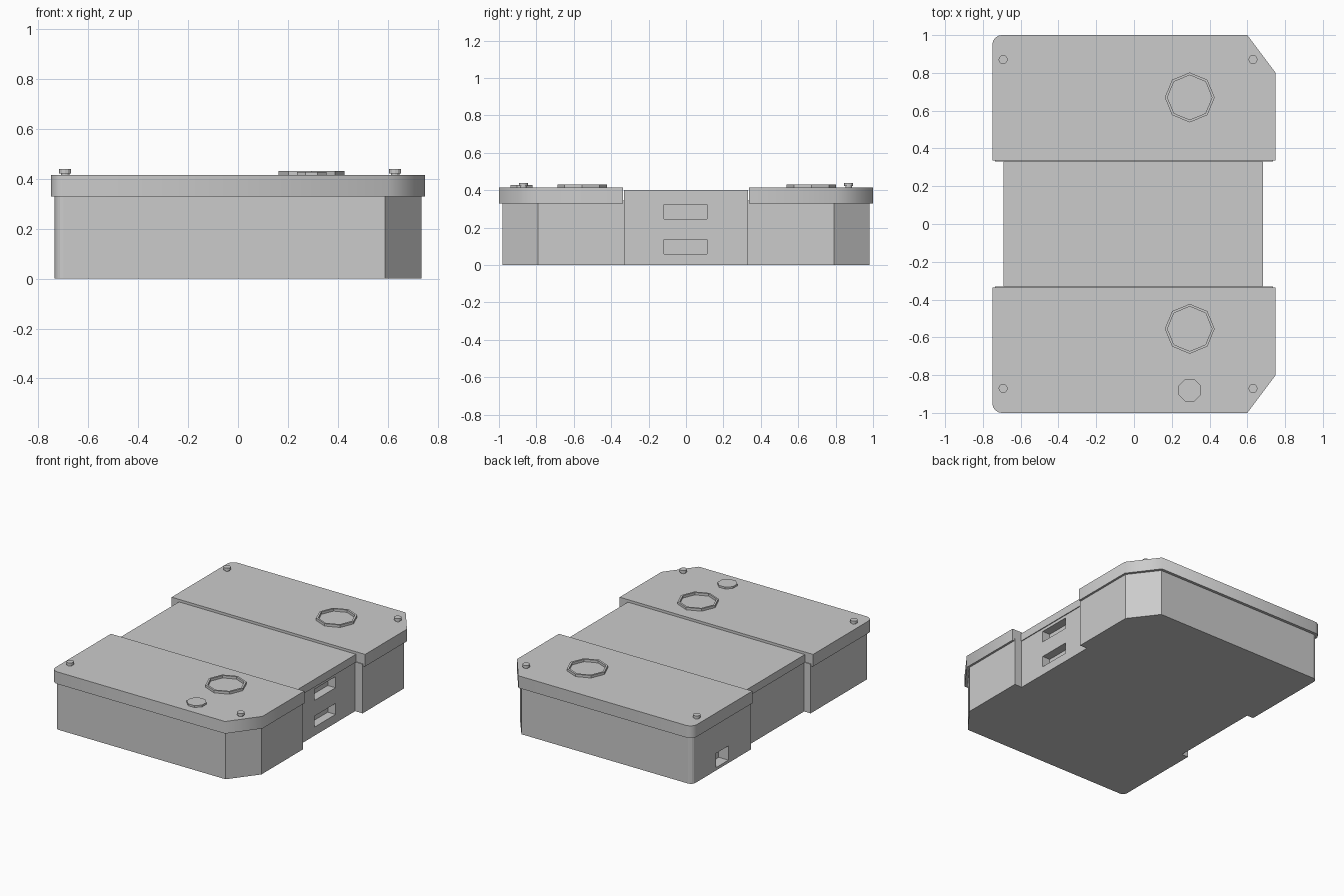
import bpy, bmesh, math

if "Cube" in bpy.data.objects:
    bpy.data.objects.remove(bpy.data.objects["Cube"])

grey = bpy.data.materials.new("plain grey")
grey.diffuse_color = (0.6, 0.6, 0.6, 1)
grey.use_nodes = True
grey.node_tree.nodes["Principled BSDF"].inputs["Base Color"].default_value = grey.diffuse_color


def finish(name, bm):
    bmesh.ops.recalc_face_normals(bm, faces=bm.faces)
    me = bpy.data.meshes.new(name)
    bm.to_mesh(me)
    bm.free()
    me.materials.append(grey)
    ob = bpy.data.objects.new(name, me)
    bpy.context.collection.objects.link(ob)
    return ob


def prism(name, pts, z0, z1):
    bm = bmesh.new()
    face = bm.faces.new([bm.verts.new((x, y, z0)) for x, y in pts])
    ext = bmesh.ops.extrude_face_region(bm, geom=[face], use_keep_orig=True)
    for v in ext["geom"]:
        if isinstance(v, bmesh.types.BMVert):
            v.co.z = z1
    return finish(name, bm)


def box(name, x0, x1, y0, y1, z0, z1):
    return prism(name, [(x0, y0), (x1, y0), (x1, y1), (x0, y1)], z0, z1)


def disc(name, x, y, r, sides, z0, z1, turn=0.0):
    a = [turn + 2 * math.pi * i / sides for i in range(sides)]
    return prism(name, [(x + r * math.cos(t), y + r * math.sin(t)) for t in a], z0, z1)


def ring(name, x, y, r_out, r_in, sides, z0, z1):
    bm = bmesh.new()
    loops = []
    for r, z in ((r_out, z0), (r_out, z1), (r_in, z1), (r_in, z0)):
        loops.append([bm.verts.new((x + r * math.cos(2 * math.pi * i / sides),
                                    y + r * math.sin(2 * math.pi * i / sides), z))
                      for i in range(sides)])
    for k in range(4):
        a, b = loops[k], loops[(k + 1) % 4]
        for i in range(sides):
            j = (i + 1) % sides
            bm.faces.new((a[i], a[j], b[j], b[i]))
    return finish(name, bm)


def end_outline(x, y, cut_x, cut_y, r, inner):
    """Back end: chamfered right corner, rounded left corner."""
    pts = [(x, inner), (x, cut_y), (cut_x, y)]
    for i in range(5):
        t = math.pi / 2 * (1 + i / 4)
        pts.append((-x + r + r * math.cos(t), y - r + r * math.sin(t)))
    return pts + [(-x, inner)]


def cut(target, cutter):
    mod = target.modifiers.new("pocket", 'BOOLEAN')
    mod.operation = 'DIFFERENCE'
    mod.solver = 'EXACT'
    mod.object = cutter
    bpy.context.view_layer.objects.active = target
    bpy.ops.object.modifier_apply(modifier=mod.name)
    bpy.data.objects.remove(cutter, do_unlink=True)


# Lower case: two wide ends joined by a narrower waist
back = end_outline(0.735, 0.98, 0.59, 0.79, 0.035, 0.33)
waist_r, waist_l = (0.677, 0.33), (-0.685, 0.33)
half = [waist_r] + back + [waist_l]
body = prism("lower_case", half + [(x, -y) for x, y in reversed(half)], 0, 0.345)

# Port openings: two on the right waist, one on the left near the back
for z0, z1 in ((0.06, 0.137), (0.247, 0.325)):
    cut(body, box("port_cutter", 0.617, 0.8, -0.118, 0.113, z0, z1))
cut(body, box("port_cutter", -0.8, -0.66, 0.58, 0.72, 0.02, 0.12))

# Waist cover
box("middle_cover", -0.69, 0.683, -0.331, 0.331, 0.345, 0.40)

# End lids with screws
lid = end_outline(0.75, 1.0, 0.60, 0.80, 0.05, 0.336)
for s, side in ((1, "back"), (-1, "front")):
    ob = prism(side + "_lid", [(x, s * y) for x, y in lid], 0.33, 0.415)
    bpy.ops.object.select_all(action='DESELECT')
    ob.select_set(True)
    bpy.context.view_layer.objects.active = ob
    bpy.ops.object.shade_smooth_by_angle(angle=math.radians(60))
    for x in (-0.693, 0.63):
        disc(side + "_screw_stem", x, s * 0.87, 0.017, 12, 0.41, 0.425)
        disc(side + "_screw_head", x, s * 0.87, 0.024, 12, 0.422, 0.44)

# Octagonal raised rims and the small button
for y, side in ((0.67, "back"), (-0.555, "front")):
    ring(side + "_dial_rim", 0.295, y, 0.132, 0.118, 8, 0.41, 0.432)
disc("small_button", 0.295, -0.88, 0.064, 8, 0.41, 0.428, math.pi / 8)
